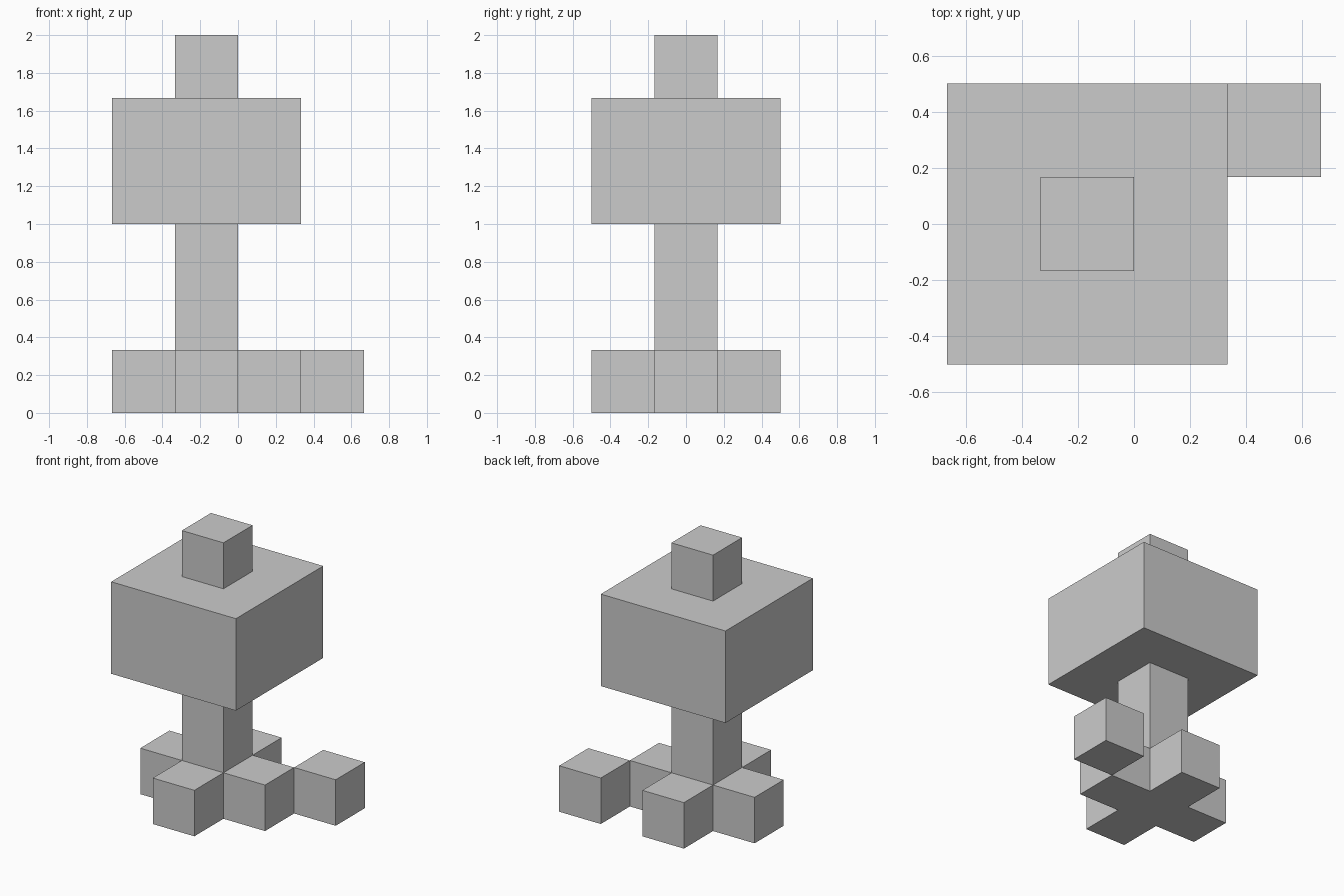
import bpy, bmesh

if "Cube" in bpy.data.objects:
    bpy.data.objects.remove(bpy.data.objects["Cube"])

U = 1 / 3            # size of one grid cell
CX = -U / 2          # x position of the main axis


def prism(name, outline, z0, z1):
    """Extrude a closed counter-clockwise xy outline from z0 to z1."""
    bm = bmesh.new()
    face = bm.faces.new([bm.verts.new((x, y, z0)) for x, y in outline])
    top = bmesh.ops.extrude_face_region(bm, geom=[face], use_keep_orig=True)["geom"]
    verts = [v for v in top if isinstance(v, bmesh.types.BMVert)]
    bmesh.ops.translate(bm, verts=verts, vec=(0, 0, z1 - z0))
    bmesh.ops.recalc_face_normals(bm, faces=bm.faces)
    mesh = bpy.data.meshes.new(name)
    bm.to_mesh(mesh)
    bm.free()
    obj = bpy.data.objects.new(name, mesh)
    bpy.context.collection.objects.link(obj)
    return obj


def square(cx, cy, size):
    h = size / 2
    return [(cx - h, cy - h), (cx + h, cy - h), (cx + h, cy + h), (cx - h, cy + h)]


# Cross-shaped foot: one arm outline turned through four quarter turns
a, b = U / 2, 1.5 * U
cross = []
for c, s in ((1, 0), (0, 1), (-1, 0), (0, -1)):
    for x, y in ((a, -a), (b, -a), (b, a)):
        cross.append((CX + c * x - s * y, s * x + c * y))
prism("cross_base", cross, 0, U)

# Loose cube touching the corner of the right arm
prism("corner_cube", square(1.5 * U, U, U), 0, U)

# Trunk, large block and top cube, stacked on the main axis
prism("trunk", square(CX, 0, U), U, 3 * U)
prism("main_block", square(CX, 0, 3 * U), 3 * U, 5 * U)
prism("top_cube", square(CX, 0, U), 5 * U, 6 * U)
